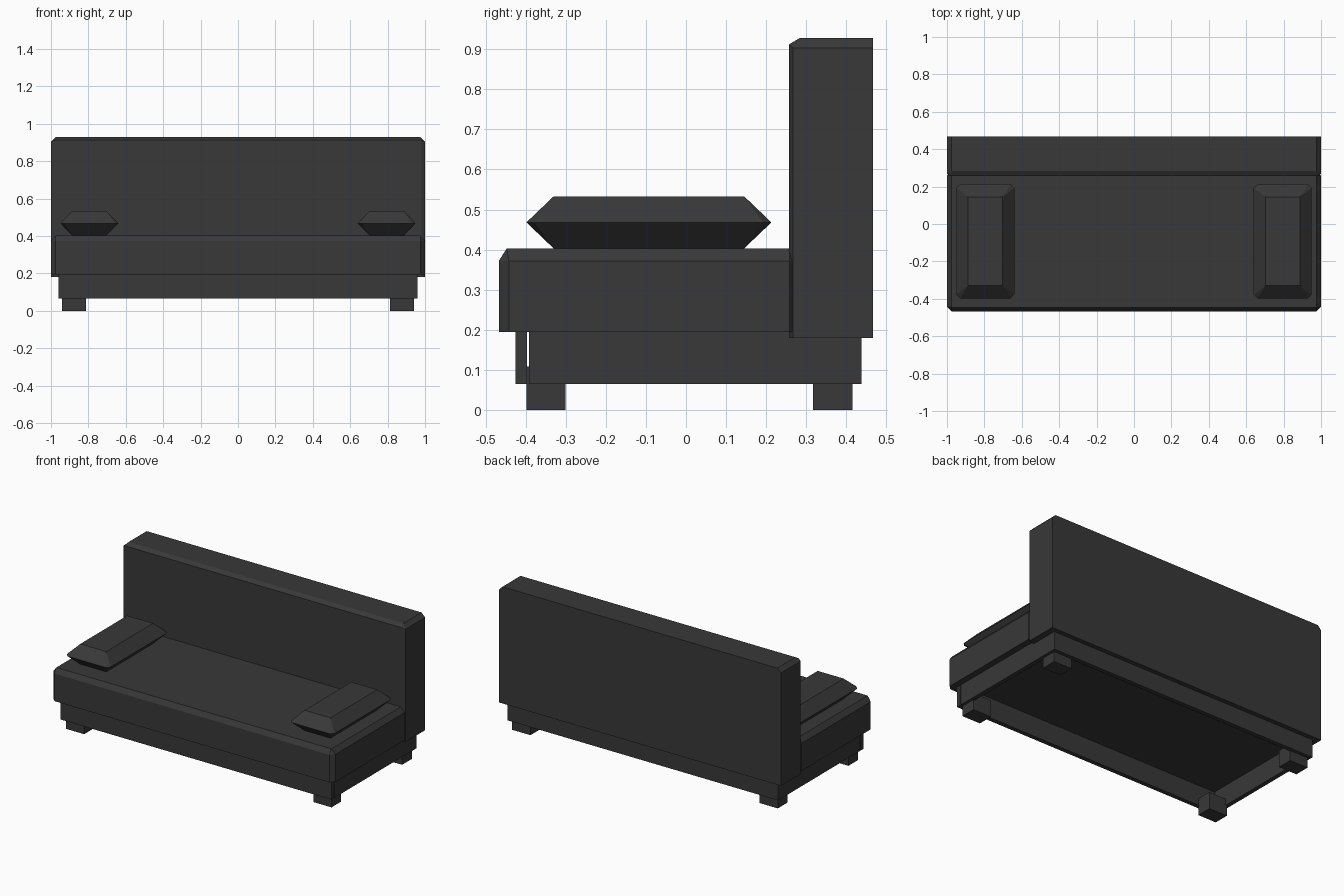
import bpy, bmesh, math
from itertools import product

if "Cube" in bpy.data.objects:
    bpy.data.objects.remove(bpy.data.objects["Cube"])

mat = bpy.data.materials.new("charcoal")
mat.diffuse_color = (0.04, 0.04, 0.04, 1)
mat.use_nodes = True
mat.node_tree.nodes["Principled BSDF"].inputs["Base Color"].default_value = mat.diffuse_color


def hull(name, *blocks):
    """Convex solid around the corners of several (x0,x1,y0,y1,z0,z1) blocks."""
    bm = bmesh.new()
    pts = set()
    for b in blocks:
        pts |= set(product(b[0:2], b[2:4], b[4:6]))
    for p in pts:
        bm.verts.new(p)
    res = bmesh.ops.convex_hull(bm, input=bm.verts[:])
    loose = [v for v in bm.verts if not v.link_faces]
    bmesh.ops.delete(bm, geom=loose, context='VERTS')
    bmesh.ops.dissolve_limit(bm, angle_limit=math.radians(1),
                             verts=bm.verts[:], edges=bm.edges[:])
    bmesh.ops.recalc_face_normals(bm, faces=bm.faces[:])
    me = bpy.data.meshes.new(name)
    bm.to_mesh(me)
    bm.free()
    me.materials.append(mat)
    ob = bpy.data.objects.new(name, me)
    bpy.context.collection.objects.link(ob)
    return ob


# backrest: chamfered at the front, top and sides, flat at the back
hull("backrest",
     (-0.98, 0.98, 0.257, 0.467, 0.18, 0.903),
     (-1, 1, 0.267, 0.467, 0.18, 0.903),
     (-0.98, 0.98, 0.257, 0.467, 0.18, 0.912),
     (-0.975, 0.975, 0.284, 0.467, 0.18, 0.928))

# seat: chamfered top and corners, flat bottom
hull("seat",
     (-0.975, 0.975, -0.467, 0.283, 0.195, 0.372),
     (-1, 1, -0.442, 0.258, 0.195, 0.372),
     (-0.975, 0.975, -0.447, 0.258, 0.195, 0.403))

# base frame, open underneath, front board separated by a slim gap
hull("front_board", (-0.96, 0.96, -0.425, -0.397, 0.065, 0.195))
hull("back_board", (-0.932, 0.932, 0.41, 0.438, 0.065, 0.195))

for side, s in (("left", -1), ("right", 1)):
    hull(side + "_side_board",
         (*sorted((s * 0.932, s * 0.96)), -0.391, 0.438, 0.065, 0.195))
    # legs
    for end, y in (("front", -0.398), ("back", 0.317)):
        hull(f"{end}_{side}_leg",
             (*sorted((s * 0.813, s * 0.942)), y, y + 0.098, 0, 0.108))
    # cushion: wide clipped-corner middle, small top and bottom
    x = s * 0.795
    hull(side + "_cushion",
         (x - 0.092, x + 0.092, -0.33, 0.145, 0.403, 0.533),
         (x - 0.155, x + 0.155, -0.378, 0.193, 0.468, 0.468),
         (x - 0.135, x + 0.135, -0.398, 0.213, 0.468, 0.468))
